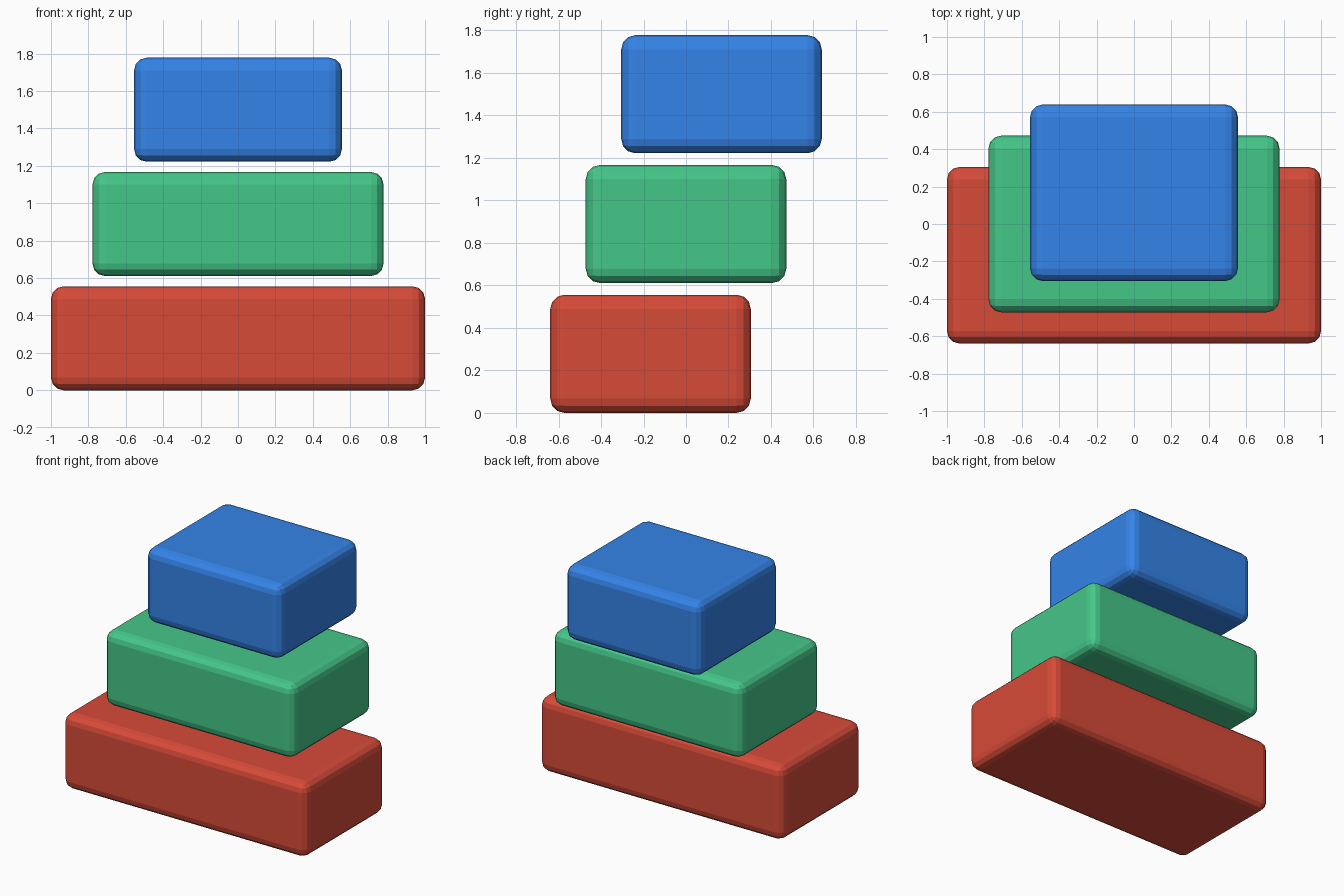
import bpy

if "Cube" in bpy.data.objects:
    bpy.data.objects.remove(bpy.data.objects["Cube"])

DEPTH, HEIGHT = 0.944, 0.556
PITCH = 0.611      # vertical step, leaves a small gap between blocks
SHIFT = 0.167      # each block sits further back
BEVEL = 0.067


def rounded_block(name, width, y, z, color):
    bpy.ops.mesh.primitive_cube_add(size=1, location=(0, y, z))
    block = bpy.context.object
    block.name = name
    block.scale = (width, DEPTH, HEIGHT)
    bpy.ops.object.transform_apply(location=False, rotation=False, scale=True)
    # Faceted rounding on every edge
    bevel = block.modifiers.new("rounded_edges", 'BEVEL')
    bevel.width = BEVEL
    bevel.segments = 3
    material = bpy.data.materials.new(name + "_paint")
    material.diffuse_color = color
    material.use_nodes = True
    material.node_tree.nodes["Principled BSDF"].inputs["Base Color"].default_value = material.diffuse_color
    block.data.materials.append(material)


# Three stacked blocks, narrower and further back going up
blocks = [
    ("bottom_block", 2.0, (0.68, 0.07, 0.04, 1)),
    ("middle_block", 1.556, (0.06, 0.57, 0.25, 1)),
    ("top_block", 1.111, (0.035, 0.23, 0.81, 1)),
]
for i, (name, width, color) in enumerate(blocks):
    rounded_block(name, width, (i - 1) * SHIFT, HEIGHT / 2 + i * PITCH, color)
